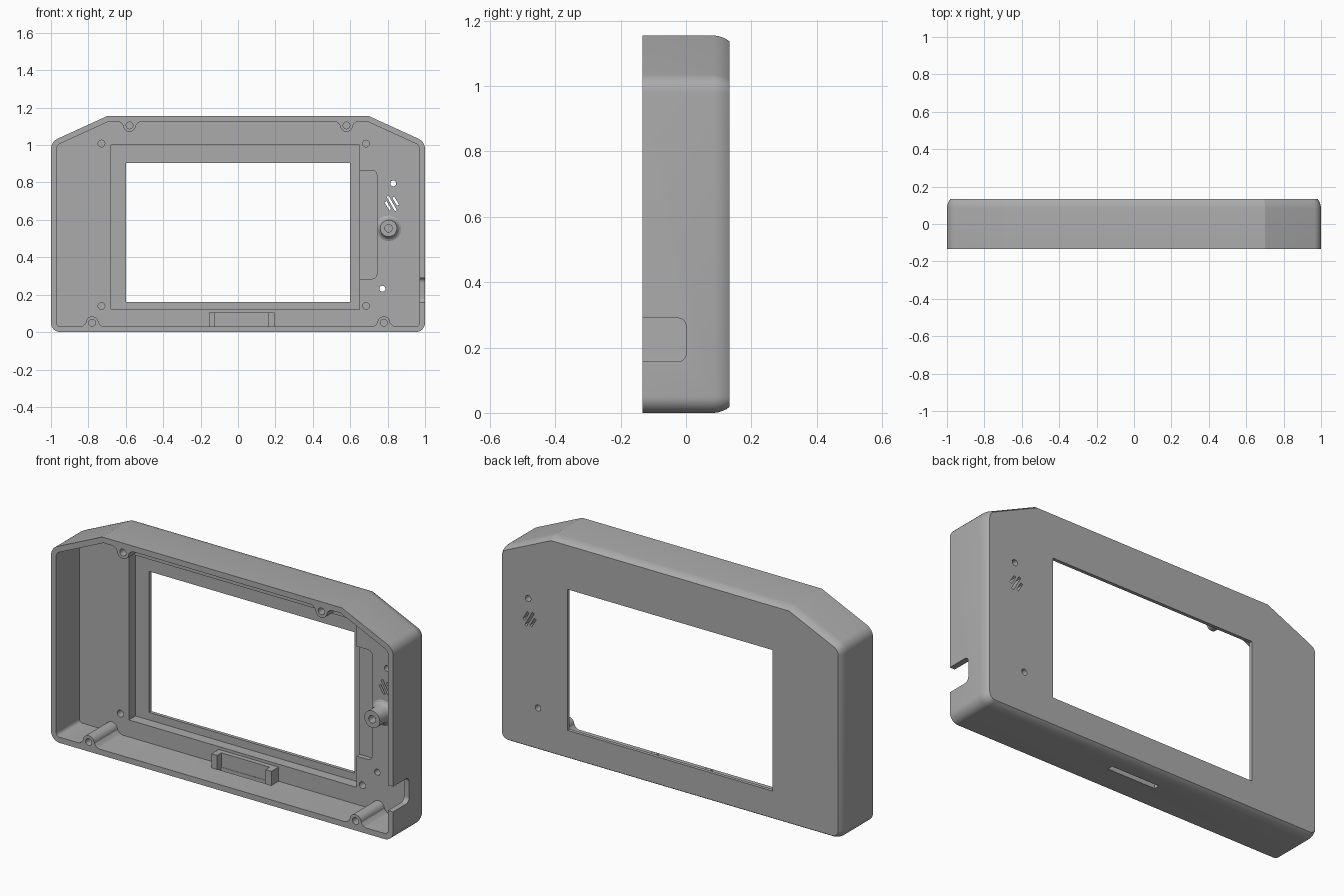
import bpy, bmesh, math
from mathutils import Vector

cube = bpy.data.objects.get("Cube")
if cube:
    bpy.data.objects.remove(cube, do_unlink=True)

FRONT, BACK, FLOOR, WALL = -0.133, 0.133, 0.06, 0.03
TOP = 1.155

grey = bpy.data.materials.new("housing grey")
grey.use_nodes = True
colour = (0.41, 0.41, 0.41, 1)
grey.diffuse_color = colour
grey.node_tree.nodes["Principled BSDF"].inputs["Base Color"].default_value = colour


def loft(name, rings):
    """Closed solid through rings of 3D points, capped at both ends."""
    bm = bmesh.new()
    loops = [[bm.verts.new(p) for p in ring] for ring in rings]
    n = len(loops[0])
    for a, b in zip(loops, loops[1:]):
        for i in range(n):
            j = (i + 1) % n
            bm.faces.new((a[i], a[j], b[j], b[i]))
    bm.faces.new(loops[0])
    bm.faces.new(loops[-1][::-1])
    bmesh.ops.recalc_face_normals(bm, faces=bm.faces)
    mesh = bpy.data.meshes.new(name)
    bm.to_mesh(mesh)
    bm.free()
    obj = bpy.data.objects.new(name, mesh)
    bpy.context.collection.objects.link(obj)
    mesh.materials.append(grey)
    return obj


def at_y(pts, y):
    return [(p[0], y, p[1]) for p in pts]


def prism(name, pts, y0, y1):
    return loft(name, [at_y(pts, y0), at_y(pts, y1)])


def rect(x0, x1, z0, z1):
    return [(x0, z0), (x1, z0), (x1, z1), (x0, z1)]


def circle(x, z, r, n=24):
    return [(x + r * math.cos(math.tau * i / n), z + r * math.sin(math.tau * i / n))
            for i in range(n)]


def rounded(corners, radii, inset=0.0, steps=8):
    """Counterclockwise convex polygon, moved inwards and with rounded corners."""
    pts = [Vector(c) for c in corners]
    out = []
    for i, p in enumerate(pts):
        d0 = (p - pts[i - 1]).normalized()
        d1 = (pts[(i + 1) % len(pts)] - p).normalized()
        n0, n1 = Vector((-d0.y, d0.x)), Vector((-d1.y, d1.x))
        bis = (n0 + n1) / (1 + n0.dot(n1))
        if not radii[i]:
            out.append(p + bis * inset)
            continue
        r = max(radii[i] - inset, 0.004)
        centre = p + bis * (inset + r)
        a0 = math.atan2(-n0.y, -n0.x)
        turn = n0.angle(n1)
        for k in range(steps + 1):
            a = a0 + turn * k / steps
            out.append(centre + Vector((math.cos(a), math.sin(a))) * r)
    return out


def combine(target, other, operation):
    mod = target.modifiers.new("combine", 'BOOLEAN')
    mod.operation, mod.solver, mod.object = operation, 'EXACT', other
    bpy.context.view_layer.objects.active = target
    bpy.ops.object.modifier_apply(modifier=mod.name)
    bpy.data.objects.remove(other, do_unlink=True)


# Open tray with clipped upper corners and a rounded back edge
corners = [(-1, 0), (1, 0), (1, 1.018), (0.7, TOP), (-0.7, TOP), (-1, 1.018)]
radii = [0.05, 0.05, 0.06, 0, 0, 0.06]
section = [(FLOOR, WALL), (FRONT, WALL), (FRONT, 0), (0.085, 0),
           (0.1, 0.002), (0.112, 0.006), (0.123, 0.011), (BACK, 0.018)]
housing = loft("housing", [at_y(rounded(corners, radii, d), y) for y, d in section])


def add(obj):
    combine(housing, obj, 'UNION')


def cut(obj):
    combine(housing, obj, 'DIFFERENCE')


# Screw bosses flared into the upper and lower walls
bosses = [(-0.58, -1), (0.58, -1), (-0.78, 1), (0.78, 1)]
half = [(0.062, -0.012), (0.062, 0.0), (0.052, 0.002), (0.043, 0.009)]
arc = [(0.034 * math.cos(math.pi * i / 16), 0.02 + 0.034 * math.sin(math.pi * i / 16))
       for i in range(17)]
profile = half + arc + [(-u, v) for u, v in reversed(half)]
for x, side in bosses:
    wall_z = WALL if side > 0 else TOP - WALL
    add(prism("screw_boss", [(x + u, wall_z + side * v) for u, v in profile],
              FRONT, FLOOR + 0.01))

# Tall post with a flared foot
post = [(-0.03, 0.045), (0.03, 0.045), (0.045, 0.049), (0.055, 0.058),
        (FLOOR, 0.068), (FLOOR + 0.01, 0.068)]
add(loft("post", [at_y(circle(0.805, 0.555, r, 32), y) for y, r in post]))

# Bracket on the lower wall: back plate and two end blocks
for x0, x1, y0 in [(-0.13, 0.17, 0.035), (-0.155, -0.122, 0.0), (0.16, 0.195, 0.0)]:
    add(prism("bracket", rect(x0, x1, WALL - 0.01, 0.105), y0, FLOOR + 0.01))

# Screen recess, window and side pocket
cut(prism("screen_recess", rect(-0.68, 0.65, 0.12, 1.0), FRONT, 0.115))
cut(prism("window", rect(-0.6, 0.6, 0.16, 0.905), 0, 0.2))
cut(prism("pocket", rounded(rect(0.6, 0.742, 0.285, 0.865), [0, 0.025, 0.025, 0]),
          0, 0.085))

# Blind screw holes
for x, side in bosses:
    z = 0.05 if side > 0 else TOP - 0.05
    cut(prism("boss_hole", circle(x, z, 0.018), FRONT - 0.1, 0.04))
for x in (-0.73, 0.685):
    for z in (0.14, 1.008):
        cut(prism("floor_hole", circle(x, z, 0.018), 0, 0.1))
cut(prism("post_hole", circle(0.805, 0.555, 0.02), FRONT, 0.04))

# Through holes and slanted sound slots
for x, z in [(0.83, 0.795), (0.772, 0.232)]:
    cut(prism("through_hole", circle(x, z, 0.016), 0, 0.2))
along, across = Vector((0.5, -0.866)), Vector((0.866, 0.5))
for shift, length in [(-0.024, 0.05), (0, 0.09), (0.024, 0.05)]:
    mid = Vector((0.822, 0.688)) + across * shift
    a, w = along * length / 2, across * 0.006
    cut(prism("sound_slot", [mid - a - w, mid + a - w, mid + a + w, mid - a + w], 0, 0.2))

# Connector notch in the left wall, open to the front
notch = rounded(rect(FRONT - 0.1, 0.0, 0.157, 0.29), [0, 0.025, 0.025, 0])
cut(loft("notch", [[(x, p.x, p.y) for p in notch] for x in (0.9, 1.1)]))

# Slot through the lower wall
cut(prism("bottom_slot", rect(-0.122, 0.16, -0.1, 0.06), 0.003, 0.033))

bpy.ops.object.select_all(action='DESELECT')
housing.select_set(True)
bpy.context.view_layer.objects.active = housing
bpy.ops.object.shade_smooth_by_angle(angle=math.radians(20))
